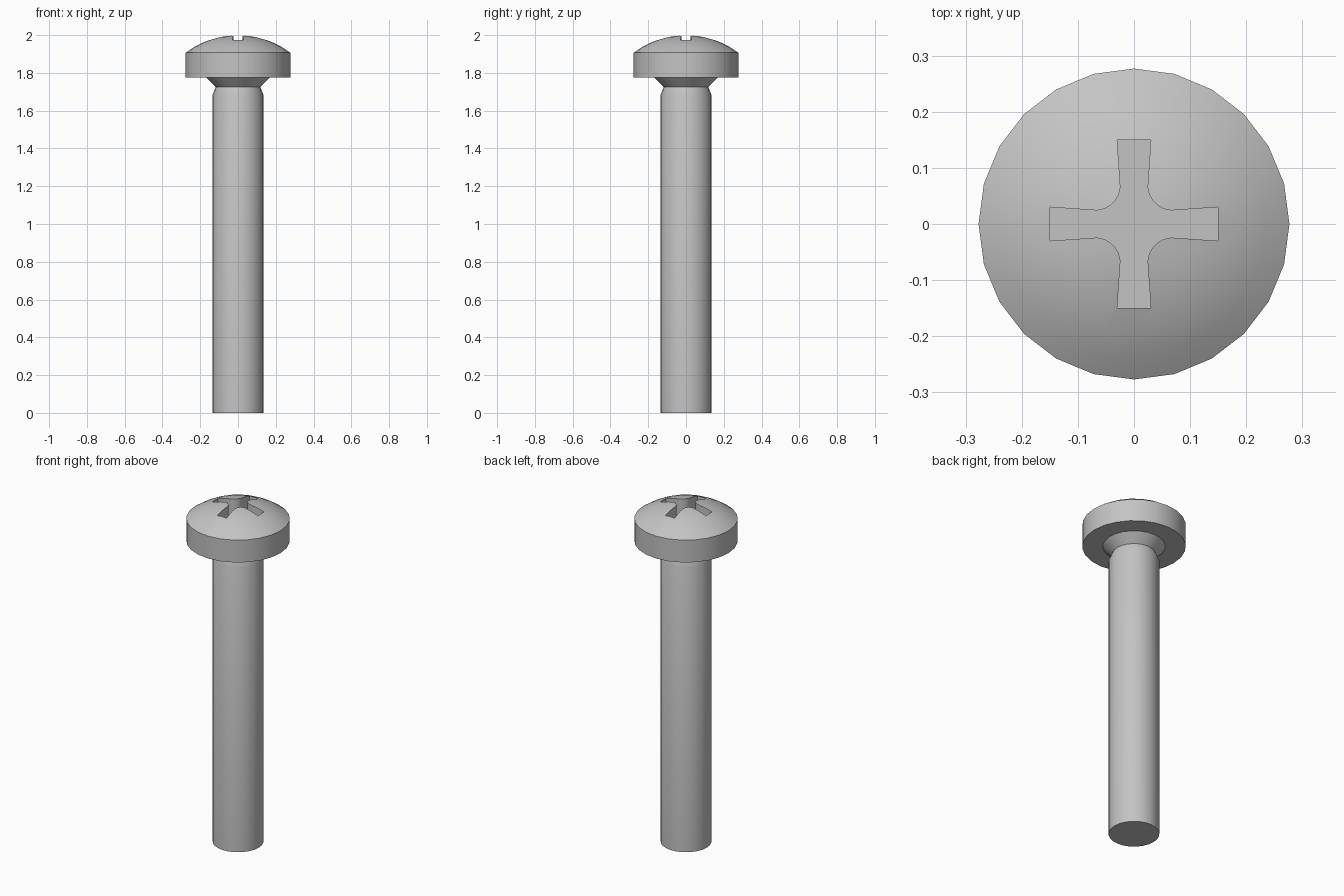
import bpy, bmesh, math

if "Cube" in bpy.data.objects:
    bpy.data.objects.remove(bpy.data.objects["Cube"])

SIDES = 24
steel = bpy.data.materials.new("steel_grey")
steel.diffuse_color = (0.55, 0.55, 0.55, 1)
steel.use_nodes = True
steel.node_tree.nodes["Principled BSDF"].inputs["Base Color"].default_value = steel.diffuse_color


def make_object(name, bm):
    bmesh.ops.recalc_face_normals(bm, faces=bm.faces)
    mesh = bpy.data.meshes.new(name)
    bm.to_mesh(mesh)
    bm.free()
    mesh.materials.append(steel)
    obj = bpy.data.objects.new(name, mesh)
    bpy.context.collection.objects.link(obj)
    return obj


def lathe(name, profile):
    """Revolve (radius, z) points; the end points lie on the axis."""
    bm = bmesh.new()
    verts = [bm.verts.new((r, 0, z)) for r, z in profile]
    edges = [bm.edges.new(p) for p in zip(verts, verts[1:])]
    bmesh.ops.spin(bm, geom=verts + edges, cent=(0, 0, 0), axis=(0, 0, 1),
                   angle=math.tau, steps=SIDES, use_duplicate=False)
    bmesh.ops.remove_doubles(bm, verts=bm.verts, dist=1e-4)
    return make_object(name, bm)


# Shaft, flared neck, head rim and domed top in one turned profile
RIM_R, RIM_Z, TOP = 0.277, 1.907, 2.0
rise = TOP - RIM_Z
dome_r = (RIM_R ** 2 + rise ** 2) / (2 * rise)
half = math.asin(RIM_R / dome_r)
DOME_RINGS = 6
dome = []
for i in range(DOME_RINGS + 1):
    a = half * (1 - i / DOME_RINGS)
    dome.append((dome_r * math.sin(a), TOP - dome_r * (1 - math.cos(a))))
screw = lathe("screw", [(0, 0), (0.136, 0), (0.136, 1.68), (0.118, 1.725),
                        (0.168, 1.775), (RIM_R, 1.775)] + dome)

# Cross-shaped driver recess: flared arms joined by round inner corners
FLOOR = 1.87
quarter = [(0.15, -0.03), (0.15, 0.03)]
for i in range(9):
    a = math.radians(265 - 80 * i / 8)
    quarter.append((0.07 + 0.046 * math.cos(a), 0.07 + 0.046 * math.sin(a)))
bm = bmesh.new()
outline = []
for k in range(4):
    c, s = round(math.cos(k * math.pi / 2)), round(math.sin(k * math.pi / 2))
    outline += [bm.verts.new((x * c - y * s, x * s + y * c, FLOOR))
                for x, y in quarter]
base = bm.faces.new(outline)
top = bmesh.ops.extrude_face_region(bm, geom=[base])["geom"]
bmesh.ops.translate(bm, vec=(0, 0, 0.3),
                    verts=[g for g in top if isinstance(g, bmesh.types.BMVert)])
cutter = make_object("recess_cutter", bm)
cutter.hide_render = True

# Cut the recess, then shade smooth with sharp corners kept
bpy.context.view_layer.objects.active = screw
screw.select_set(True)
cut = screw.modifiers.new("recess", 'BOOLEAN')
cut.operation = 'DIFFERENCE'
cut.solver = 'EXACT'
cut.object = cutter
bpy.ops.object.modifier_apply(modifier=cut.name)
bpy.data.objects.remove(cutter)
bpy.ops.object.shade_smooth_by_angle(angle=math.radians(30))
